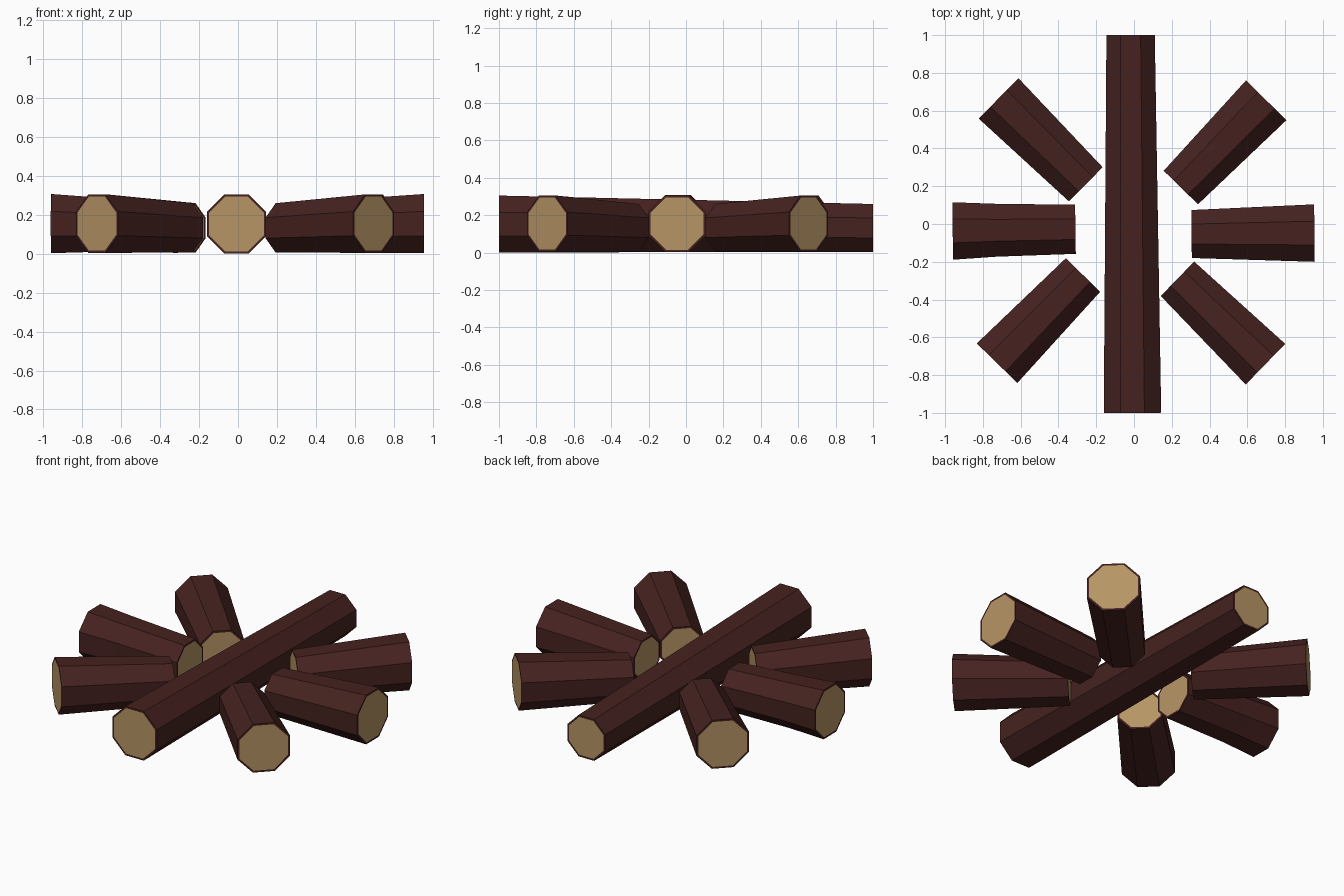
import bpy, bmesh, math
from mathutils import Vector

if "Cube" in bpy.data.objects:
    bpy.data.objects.remove(bpy.data.objects["Cube"])


def material(name, color):
    m = bpy.data.materials.new(name)
    m.diffuse_color = (*color, 1)
    m.use_nodes = True
    m.node_tree.nodes["Principled BSDF"].inputs["Base Color"].default_value = m.diffuse_color
    return m


bark = material("bark", (0.06, 0.016, 0.014))
cut_wood = material("cut_wood", (0.47, 0.30, 0.13))
SIDES = 8


def log(name, stations):
    """Octagonal log; each station is (x, y, z, apothem), ends get a pale cut face."""
    bm = bmesh.new()
    pts = [Vector(s[:3]) for s in stations]
    axis = pts[-1] - pts[0]
    axis.z = 0
    side = Vector((-axis.y, axis.x, 0)).normalized()
    rings = []
    for p, s in zip(pts, stations):
        r = s[3] / math.cos(math.pi / SIDES)
        ring = []
        for i in range(SIDES):
            a = 2 * math.pi * (i + 0.5) / SIDES
            ring.append(bm.verts.new(p + side * r * math.cos(a) + Vector((0, 0, r * math.sin(a)))))
        rings.append(ring)
    # bark sides
    for a, b in zip(rings, rings[1:]):
        for i in range(SIDES):
            j = (i + 1) % SIDES
            bm.faces.new((a[i], a[j], b[j], b[i]))
    # cut ends with a thin bark rim
    caps = [bm.faces.new(rings[0]), bm.faces.new(rings[-1])]
    bmesh.ops.recalc_face_normals(bm, faces=bm.faces)
    bmesh.ops.inset_individual(bm, faces=caps, thickness=0.012)
    for f in caps:
        f.material_index = 1
    me = bpy.data.meshes.new(name)
    bm.to_mesh(me)
    bm.free()
    me.materials.append(bark)
    me.materials.append(cut_wood)
    ob = bpy.data.objects.new(name, me)
    bpy.context.collection.objects.link(ob)


# long middle log
log("long_log", [(-0.008, -1, 0.153, 0.152), (-0.018, 1, 0.132, 0.128)])

# short side logs
log("right_log", [(0.955, -0.048, 0.155, 0.152), (0.305, -0.053, 0.135, 0.127)])
log("left_log", [(-0.96, -0.037, 0.155, 0.152), (-0.73, -0.033, 0.150, 0.140),
                 (-0.31, -0.028, 0.135, 0.130)])

# diagonal logs: outer centre, inner centre
diagonals = {
    "back_right_log": ((0.70, 0.655), (0.248, 0.193)),
    "back_left_log": ((-0.717, 0.665), (-0.255, 0.21)),
    "front_left_log": ((-0.725, -0.737), (-0.27, -0.27)),
    "front_right_log": ((0.696, -0.742), (0.23, -0.29)),
}
for name, (outer, inner) in diagonals.items():
    log(name, [(*outer, 0.155, 0.150), (*inner, 0.133, 0.127)])
